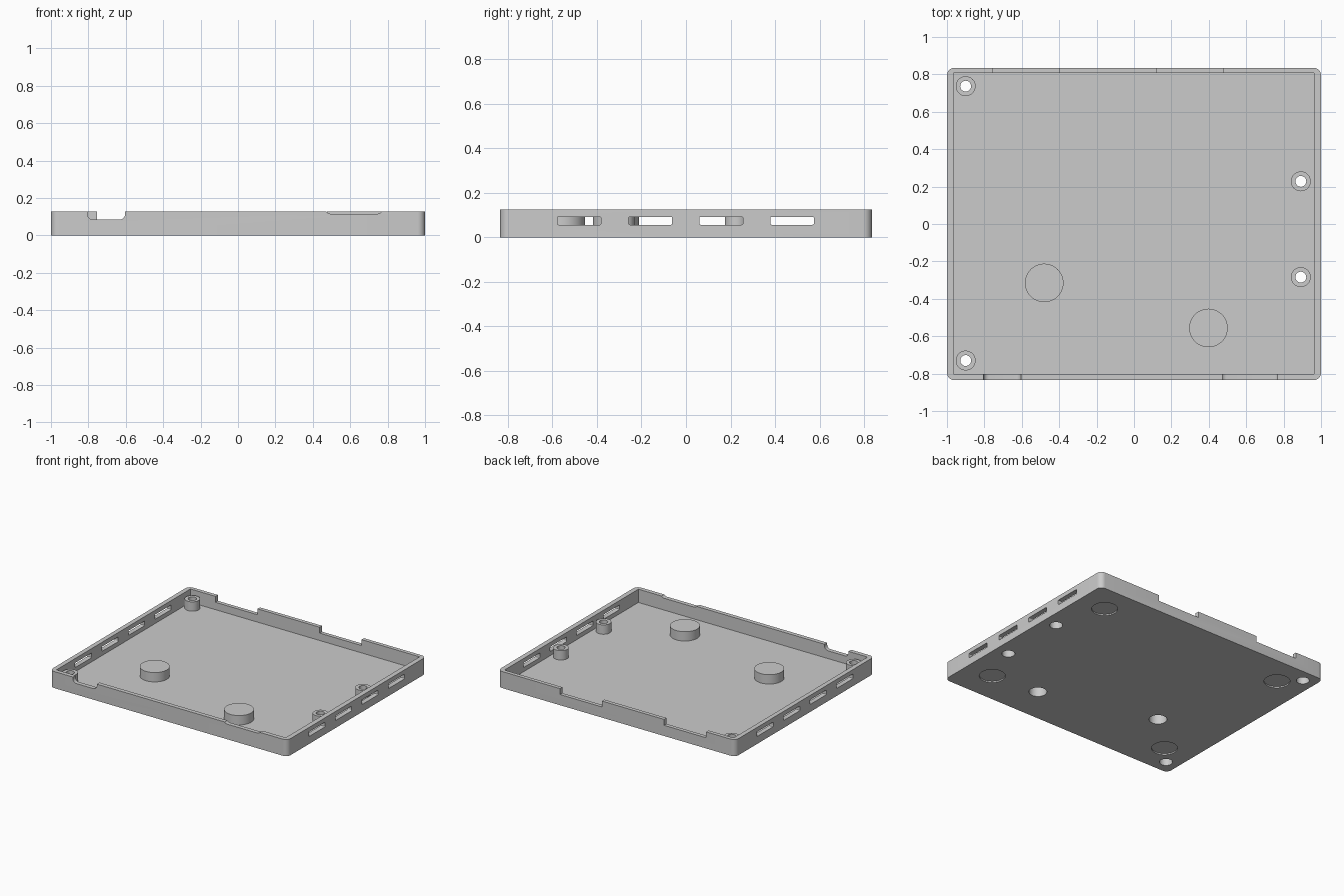
import bpy
import bmesh
from math import radians

if "Cube" in bpy.data.objects:
    bpy.data.objects.remove(bpy.data.objects["Cube"], do_unlink=True)

HEIGHT, FLOOR, POST_TOP = 0.126, 0.025, 0.096

plastic = bpy.data.materials.new("grey plastic")
plastic.use_nodes = True
plastic.diffuse_color = (0.6, 0.6, 0.6, 1)
plastic.node_tree.nodes["Principled BSDF"].inputs["Base Color"].default_value = (0.6, 0.6, 0.6, 1)


def finish(bm, name):
    mesh = bpy.data.meshes.new(name)
    bmesh.ops.recalc_face_normals(bm, faces=bm.faces)
    bm.to_mesh(mesh)
    bm.free()
    mesh.materials.append(plastic)
    obj = bpy.data.objects.new(name, mesh)
    bpy.context.scene.collection.objects.link(obj)
    return obj


def box(name, low, high, axis=2, radius=0, segments=6):
    """Box between two corners, with the edges along one axis rounded."""
    bm = bmesh.new()
    bmesh.ops.create_cube(bm, size=1)
    for v in bm.verts:
        v.co = [(l + h) / 2 + c * (h - l) for l, h, c in zip(low, high, v.co)]
    if radius:
        edges = [e for e in bm.edges
                 if abs(e.verts[0].co[axis] - e.verts[1].co[axis]) > 1e-4]
        bmesh.ops.bevel(bm, geom=edges, offset=radius, segments=segments,
                        profile=0.5, affect='EDGES')
    return finish(bm, name)


def cylinder(name, x, y, radius, z0, z1):
    bm = bmesh.new()
    bmesh.ops.create_cone(bm, cap_ends=True, segments=48, radius1=radius,
                          radius2=radius, depth=z1 - z0)
    bmesh.ops.translate(bm, verts=bm.verts, vec=(x, y, (z0 + z1) / 2))
    return finish(bm, name)


def combine(target, other, operation='DIFFERENCE'):
    mod = target.modifiers.new("shape", 'BOOLEAN')
    mod.operation, mod.object, mod.solver = operation, other, 'EXACT'
    bpy.context.view_layer.objects.active = target
    bpy.ops.object.modifier_apply(modifier=mod.name)
    bpy.data.objects.remove(other, do_unlink=True)


# Open shell with rounded outer corners
tray = box("tray", (-1, -0.835, 0), (1, 0.835, HEIGHT), radius=0.04, segments=8)
combine(tray, box("cavity", (-0.965, -0.803, FLOOR), (0.963, 0.806, 0.3)))

# Vent slots in both side walls
for side in (-1, 1):
    xs = sorted((side * 0.959, side * 1.05))
    for y in (-0.48, -0.16, 0.158, 0.477):
        combine(tray, box("vent", (xs[0], y - 0.098, 0.057), (xs[1], y + 0.098, 0.093),
                          axis=0, radius=0.006, segments=3))

# Square notches in the back wall
for x0, x1 in ((-0.755, -0.4), (0.122, 0.475)):
    combine(tray, box("back_notch", (x0, 0.78, 0.081), (x1, 0.9, 0.3)))

# Round-cornered notches in the front wall, one deep and one shallow
for x0, x1, z in ((-0.805, -0.603, 0.084), (0.465, 0.775, 0.115)):
    combine(tray, box("front_notch", (x0, -0.9, z), (x1, -0.78, 0.3), axis=1, radius=0.03))

# Screw posts: through hole, wider from below for the screw head
for x, y in ((-0.9, 0.737), (-0.9, -0.73), (0.892, 0.228), (0.892, -0.284)):
    combine(tray, cylinder("screw_post", x, y, 0.053, FLOOR / 2, POST_TOP), 'UNION')
    combine(tray, cylinder("screw_hole", x, y, 0.029, -0.1, 0.2))
    combine(tray, cylinder("head_recess", x, y, 0.045, -0.1, 0.065))

# Closed mounting bosses, hollow from below
for x, y in ((-0.48, -0.315), (0.398, -0.556)):
    combine(tray, cylinder("mount_boss", x, y, 0.103, FLOOR / 2, POST_TOP), 'UNION')
    combine(tray, cylinder("mount_hole", x, y, 0.062, -0.1, 0.08))

# Shallow recesses for feet on the underside
for x in (-0.77, 0.78):
    for y in (-0.59, 0.615):
        combine(tray, cylinder("foot_recess", x, y, 0.09, -0.1, 0.01))

bpy.ops.object.select_all(action='DESELECT')
tray.select_set(True)
bpy.context.view_layer.objects.active = tray
bpy.ops.object.shade_smooth_by_angle(angle=radians(30))
